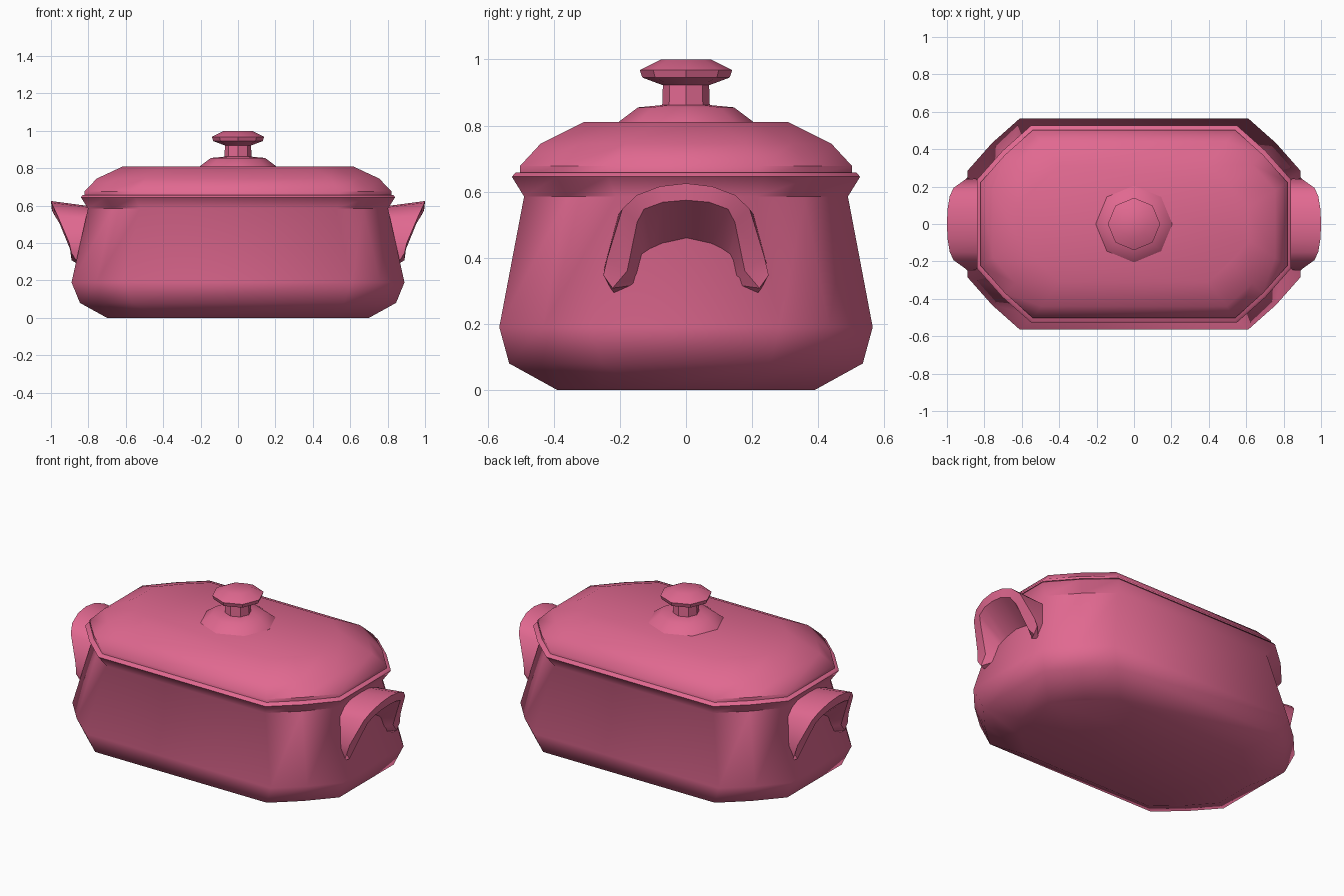
import bpy, bmesh, math

if "Cube" in bpy.data.objects:
    bpy.data.objects.remove(bpy.data.objects["Cube"])

mat = bpy.data.materials.new("pink_glaze")
mat.diffuse_color = (0.75, 0.14, 0.28, 1)
mat.use_nodes = True
mat.node_tree.nodes["Principled BSDF"].inputs["Base Color"].default_value = mat.diffuse_color


def loft(name, rings, angle=48):
    """Skin a list of equal-length closed rings and cap both ends."""
    bm = bmesh.new()
    vs = [[bm.verts.new(p) for p in ring] for ring in rings]
    n = len(rings[0])
    for a, b in zip(vs, vs[1:]):
        for i in range(n):
            j = (i + 1) % n
            bm.faces.new((a[i], a[j], b[j], b[i]))
    bm.faces.new(vs[0][::-1])
    bm.faces.new(vs[-1])
    bmesh.ops.recalc_face_normals(bm, faces=bm.faces)
    me = bpy.data.meshes.new(name)
    bm.to_mesh(me)
    bm.free()
    ob = bpy.data.objects.new(name, me)
    bpy.context.collection.objects.link(ob)
    me.materials.append(mat)
    bpy.ops.object.select_all(action='DESELECT')
    ob.select_set(True)
    bpy.context.view_layer.objects.active = ob
    bpy.ops.object.shade_smooth_by_angle(angle=math.radians(angle))
    return ob


def plan_ring(a, b, z, cut=0.28):
    """Rectangle a x b (half sizes) with two-segment cut corners."""
    quarter = [(a, b - cut), (a - cut * 0.47, b - cut * 0.47), (a - cut, b)]
    pts = quarter + [(-x, y) for x, y in quarter[::-1]]
    pts += [(-x, -y) for x, y in pts]
    return [(x, y, z) for x, y in pts]


# Pot body, from the base up to the flared rim
body = [(0.70, 0.39, 0, 0.27), (0.845, 0.535, 0.08, 0.28), (0.89, 0.565, 0.19, 0.28),
        (0.802, 0.49, 0.585, 0.28), (0.84, 0.527, 0.645, 0.29), (0.83, 0.515, 0.658, 0.29)]
loft("pot_body", [plan_ring(*r) for r in body])

# Domed lid
lid = [(0.82, 0.503, 0.65, 0.28), (0.82, 0.503, 0.677, 0.28),
       (0.755, 0.44, 0.745, 0.26), (0.615, 0.31, 0.81, 0.22)]
loft("lid", [plan_ring(*r) for r in lid])

# Eight-sided knob with its raised collar
knob = [(0.21, 0.805), (0.205, 0.81), (0.145, 0.855), (0.072, 0.862), (0.07, 0.922),
        (0.132, 0.945), (0.14, 0.968), (0.075, 1.0)]
loft("knob", [[(r * math.cos(k * math.pi / 4), r * math.sin(k * math.pi / 4), z)
               for k in range(8)] for r, z in knob], 40)

# Arched handle: sections of outer front, inner front, inner root, outer root
half = [
    [(0.89, 0.25, 0.347), (0.89, 0.222, 0.308), (0.855, 0.157, 0.317), (0.85, 0.215, 0.284)],
    [(0.902, 0.238, 0.40), (0.895, 0.178, 0.36), (0.85, 0.15, 0.345), (0.83, 0.245, 0.38)],
    [(0.965, 0.193, 0.547), (0.955, 0.148, 0.507), (0.83, 0.133, 0.402), (0.79, 0.205, 0.53)],
    [(0.985, 0.15, 0.589), (0.98, 0.127, 0.547), (0.825, 0.105, 0.42), (0.79, 0.155, 0.565)],
    [(0.997, 0.079, 0.616), (0.992, 0.07, 0.568), (0.82, 0.07, 0.435), (0.79, 0.08, 0.59)],
    [(1.0, 0, 0.625), (0.995, 0, 0.574), (0.82, 0, 0.453), (0.79, 0, 0.597)],
]
sections = half + [[(x, -y, z) for x, y, z in s] for s in half[-2::-1]]
for name, side in (("handle_right", 1), ("handle_left", -1)):
    loft(name, [[(side * x, y, z) for x, y, z in s] for s in sections], 40)
